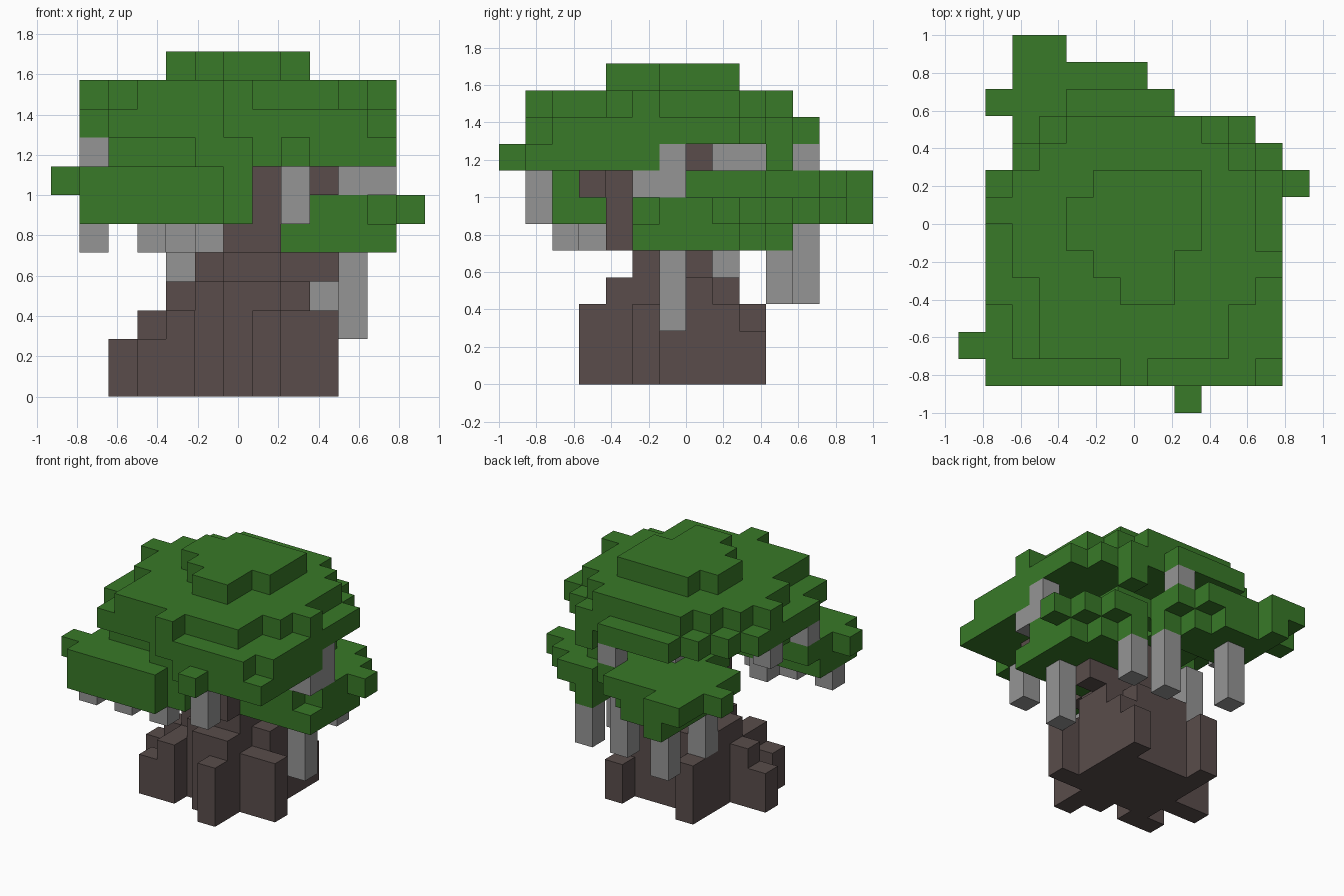
import bpy
import bmesh
from mathutils import Vector

UNIT = 1 / 7
ORIGIN = Vector((-6.5, -7.0, 0.0))
SIDES = [Vector(d) for d in ((1, 0, 0), (-1, 0, 0), (0, 1, 0),
                             (0, -1, 0), (0, 0, 1), (0, 0, -1))]

default_cube = bpy.data.objects.get("Cube")
if default_cube:
    bpy.data.objects.remove(default_cube, do_unlink=True)


def make_material(name, colour):
    material = bpy.data.materials.new(name)
    material.use_nodes = True
    material.diffuse_color = colour
    shader = material.node_tree.nodes["Principled BSDF"]
    shader.inputs["Base Color"].default_value = colour
    shader.inputs["Roughness"].default_value = 1.0
    return material


leaf = make_material("leaf green", (0.040, 0.192, 0.021, 1))
bark = make_material("bark brown", (0.100, 0.073, 0.070, 1))
vine_grey = make_material("vine grey", (0.30, 0.30, 0.30, 1))

cells = {}


def span(value):
    """Accept one grid index or an inclusive pair."""
    first, last = value if isinstance(value, tuple) else (value, value)
    return range(first, last + 1)


def block(part, x, y, z):
    """Claim a box of grid cells for a part; earlier parts keep theirs."""
    for i in span(x):
        for j in span(y):
            for k in span(z):
                cells.setdefault((i, j, k), part)


def build(part, material):
    """Make one mesh from the outer faces of a part's cells."""
    bm = bmesh.new()
    for cell, owner in cells.items():
        if owner != part:
            continue
        middle = Vector(cell) + Vector((0.5, 0.5, 0.5))
        for side in SIDES:
            beyond = tuple(int(c) for c in Vector(cell) + side)
            if beyond in cells:
                continue
            across = Vector((side.y, side.z, side.x))
            up = side.cross(across)
            corners = (-across - up, across - up, across + up, up - across)
            bm.faces.new([bm.verts.new((middle + (side + c) / 2 + ORIGIN) * UNIT)
                          for c in corners])
    bmesh.ops.remove_doubles(bm, verts=bm.verts, dist=UNIT / 100)
    mesh = bpy.data.meshes.new(part)
    bm.to_mesh(mesh)
    bm.free()
    mesh.materials.append(material)
    obj = bpy.data.objects.new(part, mesh)
    bpy.context.collection.objects.link(obj)


# Trunk: stepped core, narrowing neck and branches
block("trunk", x=(5, 7), y=(5, 8), z=(0, 3))
block("trunk", x=(4, 8), y=(6, 7), z=(0, 3))
block("trunk", x=(6, 7), y=4, z=(0, 3))
block("trunk", x=(6, 7), y=5, z=4)
block("trunk", x=(5, 7), y=(6, 7), z=4)
block("trunk", x=(8, 9), y=7, z=4)
block("trunk", x=(6, 7), y=(4, 6), z=5)
block("trunk", x=7, y=4, z=(6, 7))
block("trunk", x=(8, 9), y=3, z=7)
block("trunk", x=6, y=7, z=(5, 8))

# Roots spreading from the foot
block("roots", x=7, y=3, z=(0, 2))
block("roots", x=(8, 9), y=5, z=(0, 2))
block("roots", x=8, y=8, z=(0, 2))
block("roots", x=8, y=9, z=(0, 1))
block("roots", x=4, y=(8, 9), z=(0, 2))
block("roots", x=4, y=(4, 5), z=(0, 2))
block("roots", x=3, y=4, z=(0, 1))
block("roots", x=3, y=6, z=(0, 2))
block("roots", x=2, y=6, z=(0, 1))


# Vines hanging under the foliage
def vine(x, y, top, length):
    block("vines", x, y, z=(top - length + 1, top))


vine(x=8, y=1, top=7, length=2)
vine(x=11, y=6, top=8, length=2)
vine(x=(10, 11), y=5, top=7, length=1)
vine(x=10, y=6, top=4, length=3)
vine(x=9, y=10, top=4, length=2)
vine(x=7, y=11, top=8, length=1)
vine(x=7, y=10, top=5, length=3)
vine(x=4, y=11, top=5, length=3)
vine(x=4, y=8, top=5, length=3)
vine(x=5, y=2, top=5, length=1)
vine(x=4, y=3, top=5, length=1)
vine(x=3, y=2, top=5, length=1)
vine(x=1, y=2, top=5, length=1)
vine(x=1, y=4, top=8, length=1)
vine(x=1, y=7, top=8, length=1)
vine(x=5, y=(8, 9), top=8, length=1)

# Crown: cap
block("crown", x=(5, 8), y=8, z=11)
block("crown", x=(4, 8), y=(6, 7), z=11)
block("crown", x=(5, 7), y=5, z=11)
block("crown", x=(6, 7), y=4, z=11)

# Crown: upper tier
block("crown", x=1, y=7, z=10)
block("crown", x=2, y=(5, 8), z=10)
block("crown", x=(3, 9), y=(2, 9), z=10)
block("crown", x=(4, 8), y=10, z=10)
block("crown", x=6, y=1, z=10)
block("crown", x=10, y=(4, 8), z=10)
block("crown", x=11, y=5, z=10)

# Crown: widest tier
block("crown", x=1, y=(4, 8), z=9)
block("crown", x=2, y=(2, 9), z=9)
block("crown", x=(3, 9), y=(2, 10), z=9)
block("crown", x=(4, 7), y=11, z=9)
block("crown", x=10, y=(2, 9), z=9)
block("crown", x=(6, 10), y=1, z=9)
block("crown", x=11, y=(2, 8), z=9)

# Crown: front overhang and small back tuft
block("crown", x=(2, 4), y=(3, 5), z=8)
block("crown", x=(5, 6), y=(2, 5), z=8)
block("crown", x=(7, 11), y=(1, 5), z=8)
block("crown", x=8, y=0, z=8)
block("crown", x=9, y=10, z=8)

# Front clump of leaves
block("front_clump", x=(1, 5), y=(1, 3), z=(6, 7))
block("front_clump", x=(1, 4), y=4, z=7)
block("front_clump", x=6, y=(2, 3), z=6)
block("front_clump", x=6, y=2, z=7)
block("front_clump", x=0, y=2, z=7)

# Side clump of leaves
block("side_clump", x=8, y=(5, 8), z=(5, 6))
block("side_clump", x=9, y=(5, 10), z=(5, 6))
block("side_clump", x=10, y=(5, 9), z=5)
block("side_clump", x=10, y=(5, 10), z=6)
block("side_clump", x=11, y=(5, 8), z=5)
block("side_clump", x=11, y=(6, 9), z=6)
block("side_clump", x=12, y=8, z=6)
block("side_clump", x=(8, 9), y=(7, 9), z=7)

# Back clump of leaves
block("back_clump", x=(4, 6), y=(7, 8), z=7)
block("back_clump", x=(2, 7), y=(9, 10), z=7)
block("back_clump", x=(1, 7), y=11, z=7)
block("back_clump", x=(2, 6), y=12, z=7)
block("back_clump", x=(2, 3), y=13, z=7)
block("back_clump", x=(3, 7), y=10, z=6)
block("back_clump", x=(3, 6), y=11, z=6)
block("back_clump", x=(3, 5), y=12, z=6)
block("back_clump", x=3, y=13, z=6)

for part, material in (("trunk", bark), ("roots", bark), ("vines", vine_grey),
                       ("crown", leaf), ("front_clump", leaf),
                       ("side_clump", leaf), ("back_clump", leaf)):
    build(part, material)
